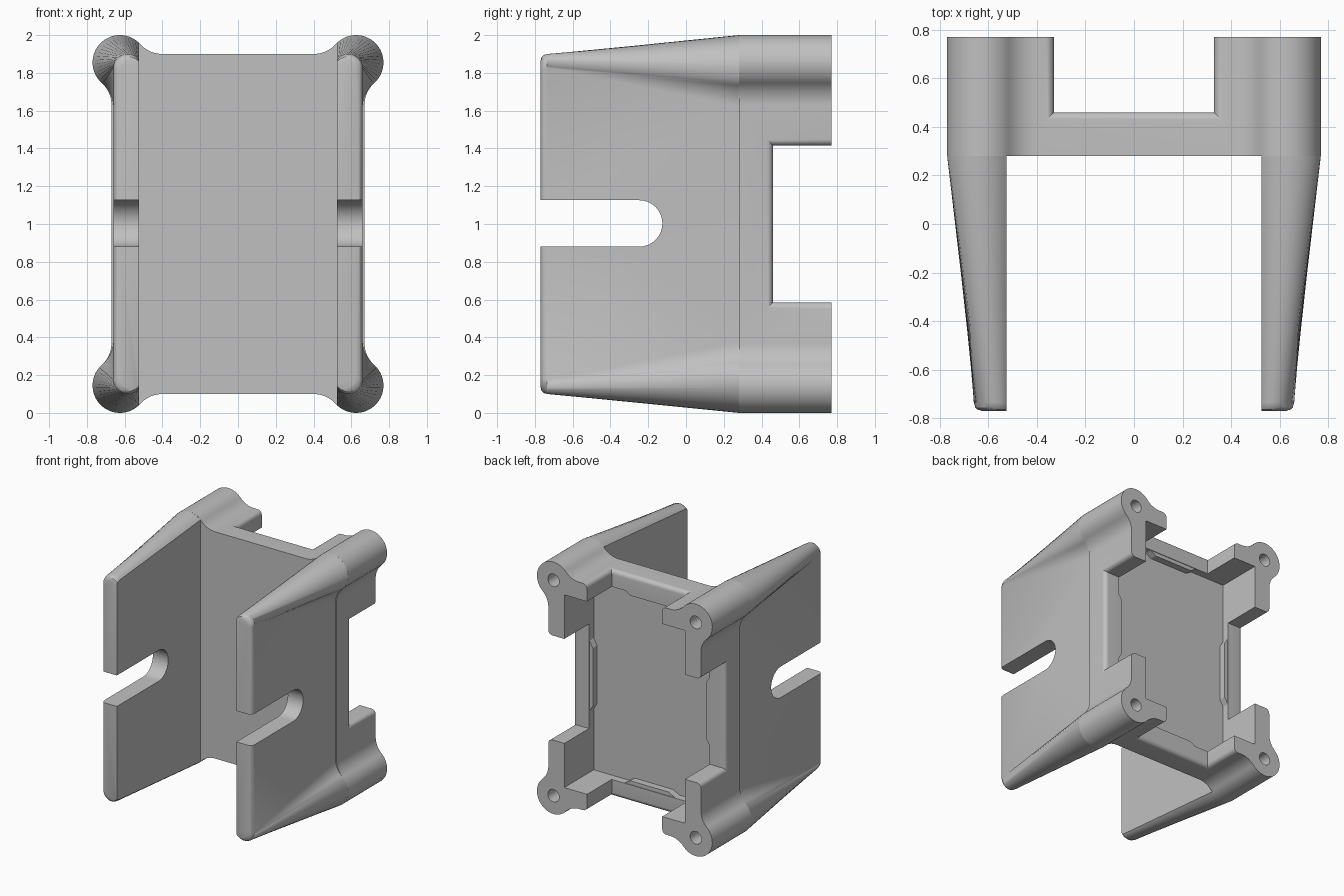
import bpy, bmesh, math
from mathutils import Vector

if "Cube" in bpy.data.objects:
    bpy.data.objects.remove(bpy.data.objects["Cube"])

FILLET = 0.158      # blend radius between bosses and flat walls
INNER = 0.525       # inner face of the arms
BACK, FRONT, JOIN = 0.77, -0.77, 0.28

grey = bpy.data.materials.new("plain_grey")
grey.diffuse_color = (0.53, 0.53, 0.53, 1)
grey.use_nodes = True
grey.node_tree.nodes["Principled BSDF"].inputs["Base Color"].default_value = grey.diffuse_color


def loft(name, rings):
    """Closed solid through equal-length rings of points."""
    bm = bmesh.new()
    vs = [[bm.verts.new(p) for p in ring] for ring in rings]
    n = len(vs[0])
    for a, b in zip(vs, vs[1:]):
        for i in range(n):
            j = (i + 1) % n
            bm.faces.new((a[i], a[j], b[j], b[i]))
    bm.faces.new(vs[0][::-1])
    bm.faces.new(vs[-1])
    bmesh.ops.remove_doubles(bm, verts=bm.verts, dist=1e-5)
    bmesh.ops.recalc_face_normals(bm, faces=bm.faces)
    me = bpy.data.meshes.new(name)
    bm.to_mesh(me)
    bm.free()
    me.materials.append(grey)
    ob = bpy.data.objects.new(name, me)
    bpy.context.collection.objects.link(ob)
    return ob


def cut(ob, cutter):
    """Subtract the cutter, then discard it."""
    mod = ob.modifiers.new("cut", 'BOOLEAN')
    mod.operation, mod.solver, mod.object = 'DIFFERENCE', 'EXACT', cutter
    bpy.context.view_layer.objects.active = ob
    bpy.ops.object.modifier_apply(modifier=mod.name)
    bpy.data.objects.remove(cutter)


def boss_curve(cx, cz, r, side, end, n=10):
    """Side wall fillet followed by the boss arc up to angle end."""
    dz = math.sqrt(max(0, (FILLET + r) ** 2 - (FILLET + side - cx) ** 2))
    fx, fz = side + FILLET, cz - dz
    b = math.atan2(dz, cx - fx)
    pts = []
    for i in range(n):
        a = math.pi + (b - math.pi) * i / n
        pts.append((fx + FILLET * math.cos(a), fz + FILLET * math.sin(a)))
    for i in range(2 * n + 1):
        a = b - math.pi + (end - b + math.pi) * i / (2 * n)
        pts.append((cx + r * math.cos(a), cz + r * math.sin(a)))
    return pts


def box(name, x, z, y0, y1):
    pts = [(-x, -z), (x, -z), (x, z), (-x, z)]
    return loft(name, [[(px, y, 1 + pz) for px, pz in pts] for y in (y0, y1)])


# back frame: rectangle with four round corner bosses
CX, CZ = 0.625, 0.855
half = boss_curve(CX, CZ, 0.145, 0.67, math.pi / 4)
quarter = half + [(CX + z - CZ, CZ + x - CX) for x, z in half[-2::-1]]
outline = (quarter + [(-x, z) for x, z in quarter[::-1]]
           + [(-x, -z) for x, z in quarter] + [(x, -z) for x, z in quarter[::-1]])
frame = loft("back_frame", [[(x, y, 1 + z) for x, z in outline] for y in (JOIN, BACK)])

# shallow rear pocket
cut(frame, box("pocket_cutter", 0.53, 0.765, 0.40, 1.0))


# notches through the four walls, with rounded outer edges
def notch(width, surface, place):
    r = 0.035
    steps = [(0.3, 0)]
    for i in range(7):
        a = math.pi / 2 * i / 6
        steps.append((surface - r + r * math.sin(a), r * (1 - math.cos(a))))
    steps.append((1.2, r))
    rings = []
    for d, g in steps:
        w, y = width + g, 0.46 - g
        rings.append([place(d, s, t) for s, t in ((-w, y), (w, y), (w, 1), (-w, 1))])
    cut(frame, loft("notch_cutter", rings))


for s in (1, -1):
    notch(0.415, 0.67, lambda d, a, y: (s * d, y, 1 + a))
    notch(0.33, 0.90, lambda d, a, y: (a, y, 1 + s * d))

# screw holes in the bosses
for sx in (1, -1):
    for sz in (1, -1):
        ring = [(sx * CX + 0.05 * math.cos(k * math.pi / 12),
                 1 + sz * CZ + 0.05 * math.sin(k * math.pi / 12)) for k in range(24)]
        cut(frame, loft("hole_cutter", [[(x, y, z) for x, z in ring] for y in (0.36, 0.9)]))


# tapering side arms with an open slot
def arm_ring(sx, y, cx, cz, r, side):
    end = math.acos(max(-1, min(1, (INNER - cx) / r)))
    top = boss_curve(cx, cz, r, side, end)
    loop = top + [(x, -z) for x, z in top[::-1]]
    return [(sx * x, y, 1 + z) for x, z in loop]


parts = [frame]
for sx, label in ((1, "right"), (-1, "left")):
    rings = [arm_ring(sx, JOIN, CX, CZ, 0.145, 0.66)]
    for y, d in ((-0.735, 0), (-0.755, 0.006), (-0.765, 0.016), (FRONT, 0.035)):
        rings.append(arm_ring(sx, y, 0.585 - d / 2, 0.825 - d / 2, 0.075 - d / 2, 0.66 - d))
    arm = loft(label + "_arm", rings)
    slot = [(-1, 0.123), (-1, -0.123)]
    for k in range(17):
        a = -math.pi / 2 + math.pi * k / 16
        slot.append((-0.248 + 0.123 * math.cos(a), 0.123 * math.sin(a)))
    cut(arm, loft("slot_cutter", [[(sx * x, y, 1.003 + z) for y, z in slot] for x in (0.4, 0.9)]))
    parts.append(arm)


# small retaining lips on the pocket walls
def lip(name, wall, length, place):
    shape = [(wall + 0.01, -length), (wall, -length), (wall - 0.03, -length + 0.05),
             (wall - 0.03, length - 0.05), (wall, length), (wall + 0.01, length)]
    parts.append(loft(name, [[place(d, a, y) for d, a in shape] for y in (0.395, 0.455)]))


for s, side, end in ((1, "right", "upper"), (-1, "left", "lower")):
    lip(side + "_lip", 0.53, 0.28, lambda d, a, y: (s * d, y, 1 + a))
    lip(end + "_lip", 0.765, 0.22, lambda d, a, y: (a, y, 1 + s * d))

# smooth curved faces, keep edges crisp
bpy.ops.object.select_all(action='DESELECT')
for ob in parts:
    ob.select_set(True)
bpy.context.view_layer.objects.active = frame
bpy.ops.object.shade_smooth_by_angle(angle=math.radians(30))
